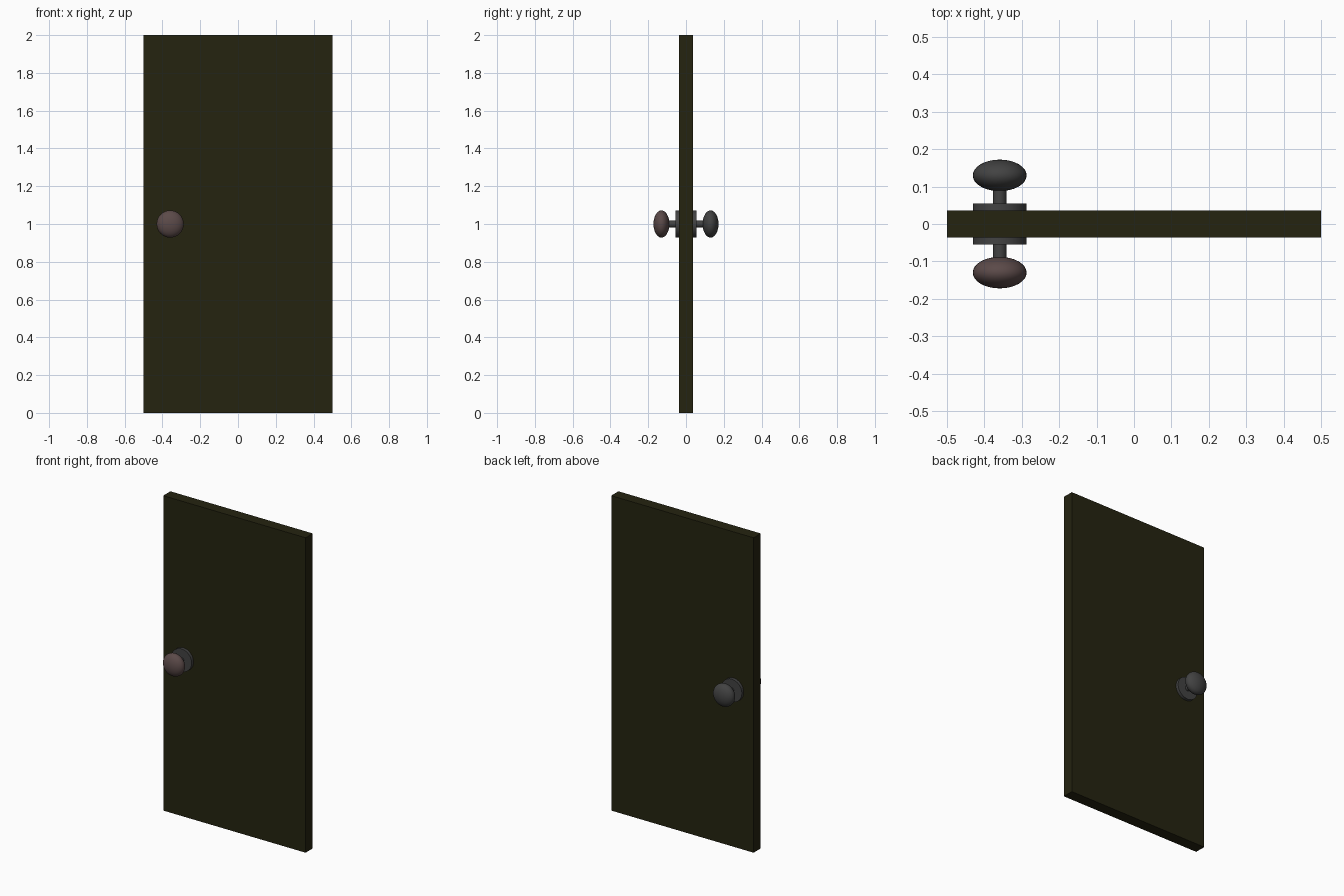
import bpy
from math import pi, radians

cube = bpy.data.objects.get("Cube")
if cube:
    bpy.data.objects.remove(cube, do_unlink=True)


def material(name, rgb):
    mat = bpy.data.materials.new(name)
    mat.use_nodes = True
    mat.diffuse_color = (*rgb, 1)
    mat.node_tree.nodes["Principled BSDF"].inputs["Base Color"].default_value = (*rgb, 1)
    return mat


wood = material("dark olive wood", (0.018, 0.017, 0.005))
iron = material("dark grey metal", (0.055, 0.055, 0.055))
copper = material("dull copper", (0.105, 0.068, 0.066))

KNOB_X, KNOB_Z = -0.359, 1.0
HALF = 0.036  # half the panel thickness


def finish(name, mat, smooth=False):
    obj = bpy.context.object
    obj.name = name
    obj.data.materials.append(mat)
    bpy.ops.object.transform_apply(location=False, rotation=True, scale=True)
    if smooth:
        bpy.ops.object.shade_smooth_by_angle(angle=radians(40))


def disc(name, radius, start, end, side):
    """Cylinder lying along y between two distances from the door centre."""
    bpy.ops.mesh.primitive_cylinder_add(
        vertices=32, radius=radius, depth=end - start,
        location=(KNOB_X, side * (start + end) / 2, KNOB_Z), rotation=(pi / 2, 0, 0))
    finish(name, iron, True)


# Door panel
bpy.ops.mesh.primitive_cube_add(size=1, location=(0, 0, 1))
bpy.context.object.scale = (1, 2 * HALF, 2)
finish("door_panel", wood)

# Matching handle on each face: backplate, stem and flattened knob
for label, side, knob_mat in (("front", -1, copper), ("back", 1, iron)):
    disc(label + "_backplate", 0.072, HALF - 0.005, 0.055, side)
    disc(label + "_stem", 0.018, 0.05, 0.11, side)
    bpy.ops.mesh.primitive_uv_sphere_add(
        segments=32, ring_count=16, radius=0.072,
        location=(KNOB_X, side * 0.13, KNOB_Z), rotation=(pi / 2, 0, 0))
    bpy.context.object.scale = (1, 1, 0.585)
    finish(label + "_knob", knob_mat, True)
